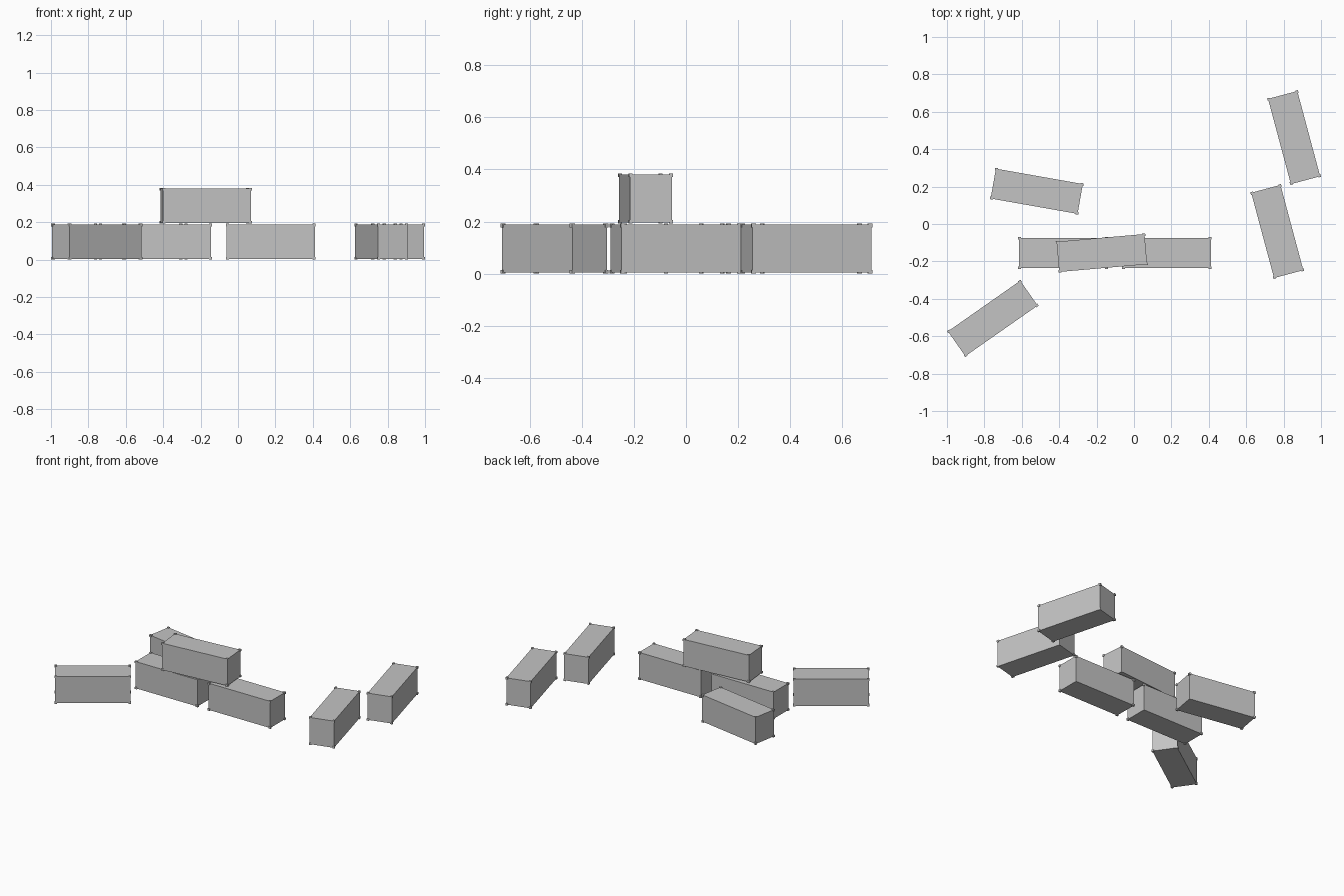
import bpy, bmesh
from math import radians
from mathutils import Matrix, Vector

cube = bpy.data.objects.get("Cube")
if cube:
    bpy.data.objects.remove(cube, do_unlink=True)

# Single painted-steel colour
GREY = (0.55, 0.55, 0.55, 1)
steel = bpy.data.materials.new("grey_steel")
steel.use_nodes = True
steel.diffuse_color = GREY
steel.node_tree.nodes["Principled BSDF"].inputs["Base Color"].default_value = GREY

OUTER = Vector((0.48, 0.17, 0.192))      # size over the corner fittings
INSET = 0.004                            # how far the walls sit inside them
FITTING = Vector((0.016, 0.014, 0.014))


def add_box(bm, centre, size):
    matrix = Matrix.Translation(centre) @ Matrix.Diagonal((*size, 1))
    bmesh.ops.create_cube(bm, size=1, matrix=matrix)


# Shared container mesh: plain body with eight slightly proud corner fittings
bm = bmesh.new()
middle = Vector((0, 0, OUTER.z / 2))
add_box(bm, middle, OUTER - Vector((2 * INSET,) * 3))
reach = (OUTER - FITTING) / 2
for sx in (-1, 1):
    for sy in (-1, 1):
        for sz in (-1, 1):
            offset = Vector((sx * reach.x, sy * reach.y, sz * reach.z))
            add_box(bm, middle + offset, FITTING)
mesh = bpy.data.meshes.new("container")
bm.to_mesh(mesh)
bm.free()
mesh.materials.append(steel)

# Placement: name, x, y, stack level, turn in degrees
LAYOUT = [
    ("back_right_container", -0.52, 0.175, 0, -10),
    ("row_right_container", -0.38, -0.155, 0, 0),
    ("row_left_container", 0.175, -0.155, 0, 0),
    ("stacked_container", -0.172, -0.155, 1, 5),
    ("front_right_container", -0.755, -0.505, 0, 35),
    ("front_left_container", 0.766, -0.04, 0, -75),
    ("back_left_container", 0.856, 0.462, 0, -75),
]
for name, x, y, level, turn in LAYOUT:
    container = bpy.data.objects.new(name, mesh)
    container.location = (x, y, level * OUTER.z)
    container.rotation_euler.z = radians(turn)
    bpy.context.collection.objects.link(container)
